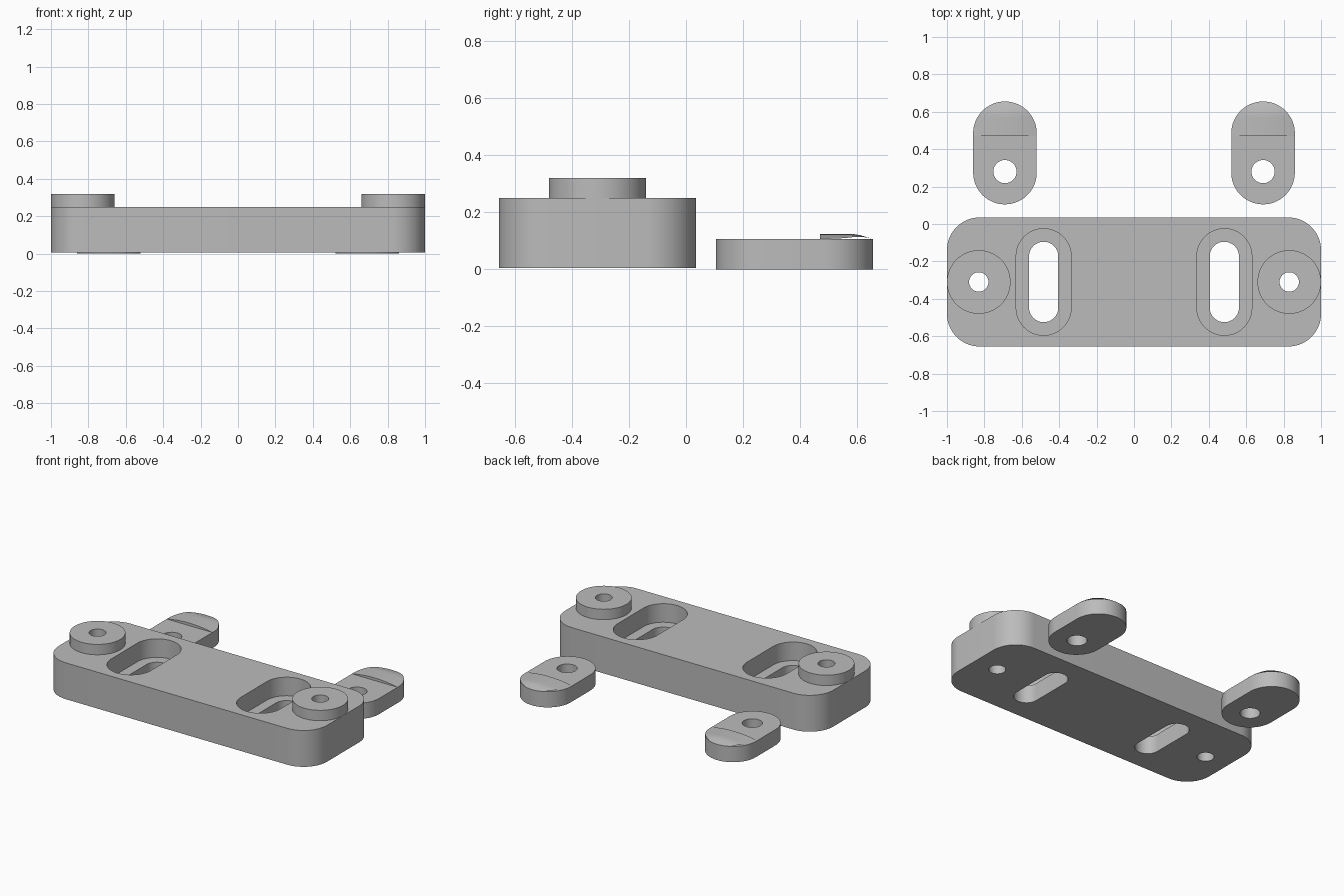
import bpy, bmesh
from math import sin, cos, pi, sqrt, radians

cube = bpy.data.objects.get("Cube")
if cube:
    bpy.data.objects.remove(cube, do_unlink=True)

grey = bpy.data.materials.new("plain grey")
grey.use_nodes = True
COLOR = (0.5, 0.5, 0.5, 1)
grey.diffuse_color = COLOR
grey.node_tree.nodes["Principled BSDF"].inputs["Base Color"].default_value = COLOR


def make_object(name, bm):
    bmesh.ops.recalc_face_normals(bm, faces=bm.faces)
    mesh = bpy.data.meshes.new(name)
    bm.to_mesh(mesh)
    bm.free()
    mesh.materials.append(grey)
    obj = bpy.data.objects.new(name, mesh)
    bpy.context.collection.objects.link(obj)
    return obj


def rounded_prism(name, cx, cy, half_x, half_y, radius, z0, z1, seg=16):
    """Upright prism; serves as block, slot or cylinder depending on radius."""
    bm = bmesh.new()
    verts = []
    for q, (sx, sy) in enumerate(((1, 1), (-1, 1), (-1, -1), (1, -1))):
        for i in range(seg + 1):
            a = (q + i / seg) * pi / 2
            verts.append(bm.verts.new((cx + sx * (half_x - radius) + radius * cos(a),
                                       cy + sy * (half_y - radius) + radius * sin(a), z0)))
    bottom = bm.faces.new(verts)
    top = bmesh.ops.extrude_face_region(bm, geom=[bottom])["geom"]
    bmesh.ops.translate(bm, vec=(0, 0, z1 - z0),
                        verts=[g for g in top if isinstance(g, bmesh.types.BMVert)])
    bmesh.ops.remove_doubles(bm, verts=bm.verts, dist=1e-5)
    return make_object(name, bm)


def cylinder(name, cx, cy, r, z0, z1):
    return rounded_prism(name, cx, cy, r, r, r, z0, z1)


def cut(obj, *cutters):
    for c in cutters:
        c.hide_render = True
        mod = obj.modifiers.new("cut", "BOOLEAN")
        mod.operation, mod.solver, mod.object = "DIFFERENCE", "EXACT", c
        bpy.context.view_layer.objects.active = obj
        bpy.ops.object.modifier_apply(modifier=mod.name)
        bpy.data.objects.remove(c, do_unlink=True)


def smooth(obj):
    bpy.ops.object.select_all(action="DESELECT")
    obj.select_set(True)
    bpy.context.view_layer.objects.active = obj
    bpy.ops.object.shade_smooth_by_angle(angle=radians(30))


def grip_pad(name, cx, r=0.17, y0=0.47, yc=0.485, z0=0.106, rise=0.017):
    """Low crowned pad with a step at the front and a sloping rounded end."""
    bm = bmesh.new()
    cols, rows, grid = 24, 8, []
    for i in range(cols + 1):
        x = -r * cos(pi * i / cols)
        y1 = yc + sqrt(max(r * r - x * x, 0))
        crown = rise * (1 - (x / r) ** 2)
        line = [bm.verts.new((cx + x, y0, z0 - 0.002))]
        for j in range(rows + 1):
            y = y0 + (y1 - y0) * j / rows
            fade = min(1, max(0, (yc + r - y) / 0.06))
            line.append(bm.verts.new((cx + x, y, z0 + 0.0005 + crown * fade)))
        grid.append(line)
    for a, b in zip(grid, grid[1:]):
        for j in range(rows + 1):
            bm.faces.new((a[j], b[j], b[j + 1], a[j + 1]))
    obj = make_object(name, bm)
    if sum(p.normal.z for p in obj.data.polygons) < 0:
        obj.data.flip_normals()
    return obj


# Main block with counterbored slots and screw holes
MID_Y = -0.31
base = rounded_prism("base_block", 0, MID_Y, 1, 0.345, 0.175, 0.005, 0.25)
for s in (-1, 1):
    cut(base,
        rounded_prism("pocket_cutter", s * 0.483, MID_Y, 0.147, 0.285, 0.147, 0.125, 0.4),
        rounded_prism("slot_cutter", s * 0.483, MID_Y, 0.078, 0.215, 0.078, -0.1, 0.4),
        cylinder("hole_cutter", s * 0.83, MID_Y, 0.052, -0.1, 0.4))
smooth(base)

for s, side in ((1, "left"), (-1, "right")):
    # Raised boss on each end
    boss = cylinder(side + "_boss", s * 0.83, MID_Y, 0.17, 0.25, 0.32)
    cut(boss, cylinder("hole_cutter", s * 0.83, MID_Y, 0.052, 0.1, 0.5))
    smooth(boss)
    # Loose clamp tab behind the block
    tab = rounded_prism(side + "_clamp_tab", s * 0.69, 0.38, 0.17, 0.275, 0.17, 0, 0.106)
    cut(tab, cylinder("hole_cutter", s * 0.69, 0.28, 0.062, -0.1, 0.3))
    smooth(tab)
    smooth(grip_pad(side + "_grip_pad", s * 0.69))
